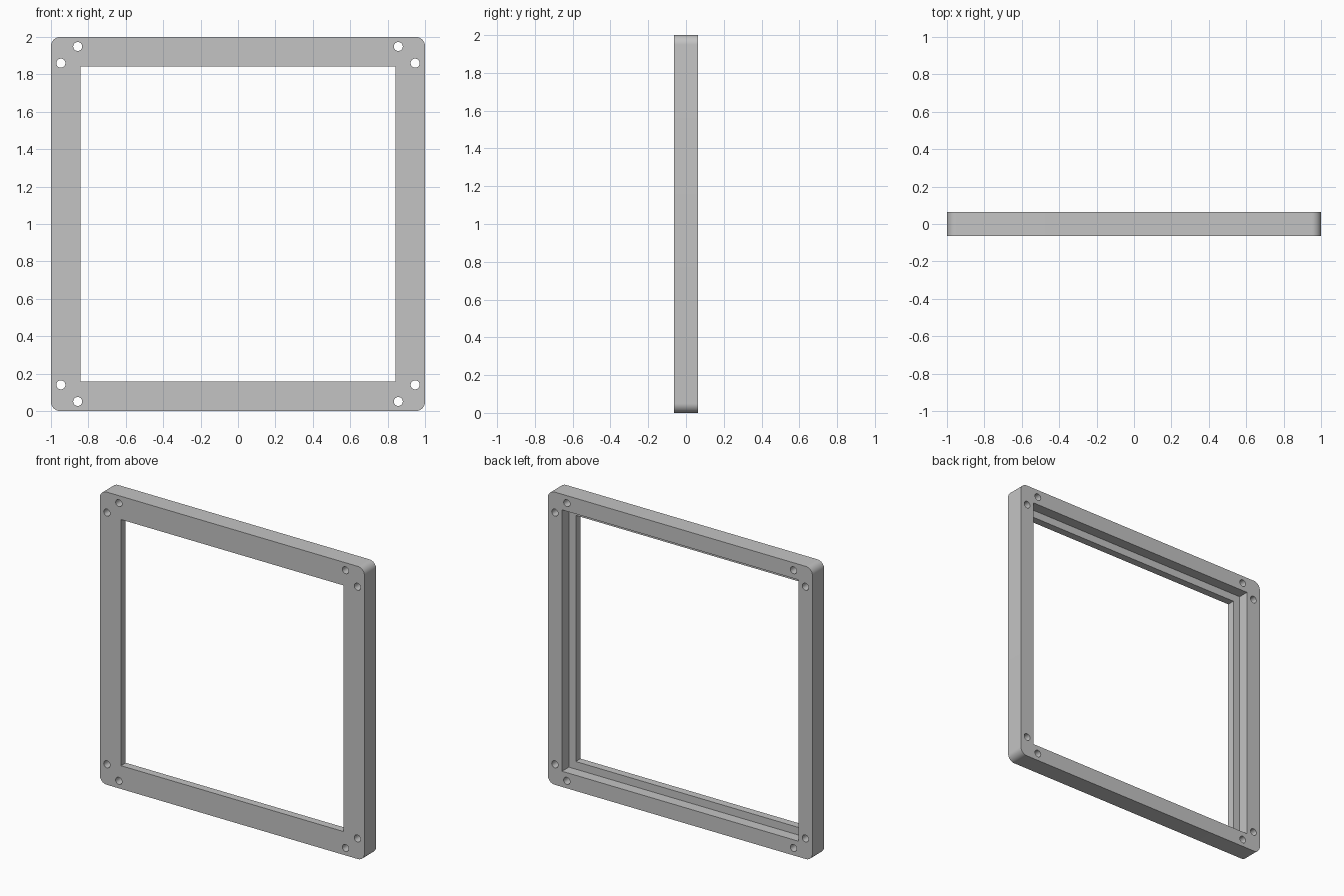
import bpy
import bmesh
from math import pi, radians
from mathutils import Matrix, Vector

HALF_DEPTH = 0.063
CENTRE_Z = 1.0

cube = bpy.data.objects.get("Cube")
if cube:
    bpy.data.objects.remove(cube, do_unlink=True)

grey = bpy.data.materials.new("light_grey")
grey.use_nodes = True
grey.diffuse_color = (0.55, 0.55, 0.55, 1)
grey.node_tree.nodes["Principled BSDF"].inputs["Base Color"].default_value = grey.diffuse_color


def add_box(bm, half, y0, y1):
    """Square slab centred on the frame, between two depths."""
    matrix = Matrix.Translation((0, (y0 + y1) / 2, CENTRE_Z)) @ Matrix.Diagonal((2 * half, y1 - y0, 2 * half, 1))
    return bmesh.ops.create_cube(bm, size=1, matrix=matrix)["verts"]


def make_object(name, bm):
    mesh = bpy.data.meshes.new(name)
    bm.to_mesh(mesh)
    bm.free()
    mesh.materials.append(grey)
    obj = bpy.data.objects.new(name, mesh)
    bpy.context.collection.objects.link(obj)
    return obj


def cut(target, name, bm):
    """Subtract a temporary cutter from the target."""
    cutter = make_object(name, bm)
    cutter.hide_render = True
    mod = target.modifiers.new(name, "BOOLEAN")
    mod.operation = "DIFFERENCE"
    mod.solver = "EXACT"
    mod.object = cutter
    bpy.ops.object.modifier_apply(modifier=mod.name)
    bpy.data.objects.remove(cutter, do_unlink=True)


# Square slab with rounded outer corners
bm = bmesh.new()
add_box(bm, 1, -HALF_DEPTH, HALF_DEPTH)
depth_edges = [e for e in bm.edges if abs(e.verts[0].co.y - e.verts[1].co.y) > 0.01]
bmesh.ops.bevel(bm, geom=depth_edges, offset=0.05, segments=10, profile=0.5, affect="EDGES")
frame = make_object("frame", bm)
bpy.ops.object.select_all(action="DESELECT")
frame.select_set(True)
bpy.context.view_layer.objects.active = frame

# Window opening through the whole frame
bm = bmesh.new()
add_box(bm, 0.841, -0.2, 0.2)
cut(frame, "window_cutter", bm)

# Wider recess in the back, leaving a ledge around the window
bm = bmesh.new()
add_box(bm, 0.893, -0.011, 0.2)
cut(frame, "recess_cutter", bm)

# Pair of screw holes in each corner
bm = bmesh.new()
for sx in (-1, 1):
    for sz in (-1, 1):
        for x, z in ((0.947, 0.86), (0.857, 0.949)):
            place = Matrix.Translation(Vector((sx * x, 0, CENTRE_Z + sz * z)))
            bmesh.ops.create_cone(bm, cap_ends=True, segments=32, radius1=0.024, radius2=0.024,
                                  depth=0.4, matrix=place @ Matrix.Rotation(pi / 2, 4, "X"))
cut(frame, "hole_cutter", bm)

bpy.ops.object.shade_smooth_by_angle(angle=radians(30))
